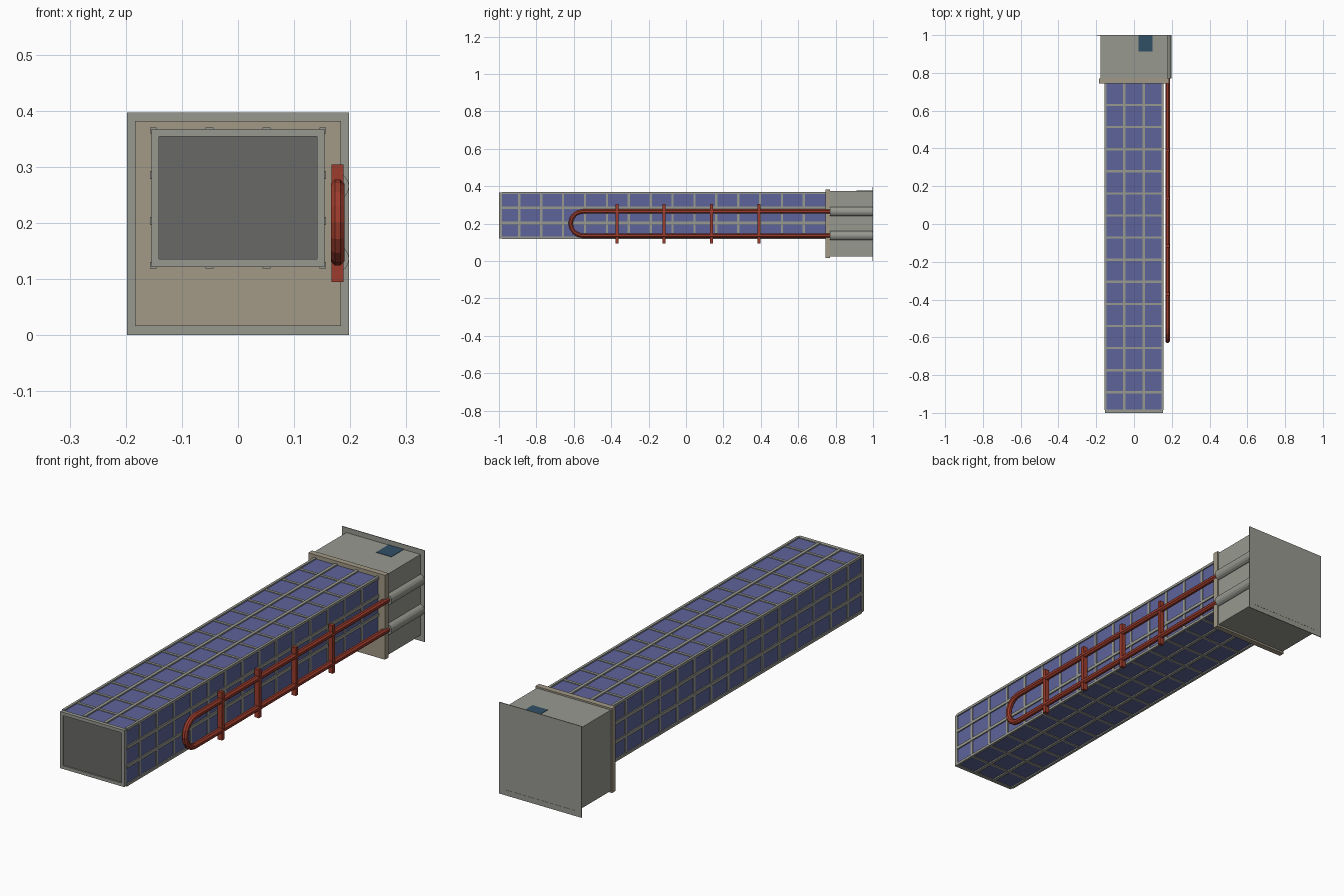
import bpy, bmesh, math
from mathutils import Vector

if "Cube" in bpy.data.objects:
    bpy.data.objects.remove(bpy.data.objects["Cube"])


def mat(name, rgb):
    m = bpy.data.materials.new(name)
    m.diffuse_color = (*rgb, 1)
    m.use_nodes = True
    m.node_tree.nodes["Principled BSDF"].inputs["Base Color"].default_value = m.diffuse_color
    return m


GREY = mat("warm_grey", (0.31, 0.32, 0.28))
TAN = mat("tan_grey", (0.36, 0.32, 0.24))
BLUE = mat("panel_blue", (0.11, 0.125, 0.32))
RED = mat("rail_red", (0.33, 0.045, 0.025))
DARK = mat("dark_grey", (0.14, 0.14, 0.135))
TEAL = mat("dark_teal", (0.03, 0.08, 0.13))


def make(name, bm, material):
    bmesh.ops.recalc_face_normals(bm, faces=bm.faces)
    me = bpy.data.meshes.new(name)
    bm.to_mesh(me)
    bm.free()
    ob = bpy.data.objects.new(name, me)
    me.materials.append(material)
    bpy.context.collection.objects.link(ob)
    return ob


def add_box(bm, x, y, z):
    vs = bmesh.ops.create_cube(bm, size=1)["verts"]
    for v in vs:
        v.co = Vector([(r[0] + r[1]) / 2 + c * (r[1] - r[0])
                       for c, r in zip(v.co, (x, y, z))])


def boxes(name, material, *ranges):
    bm = bmesh.new()
    for r in ranges:
        add_box(bm, *r)
    return make(name, bm, material)


def frame(name, material, outer, inner, y, cz):
    """Rectangular ring in the XZ plane; half sizes given as (hx, hz)."""
    bm = bmesh.new()
    rings = []
    for h, yy in ((outer, y[0]), (outer, y[1]), (inner, y[1]), (inner, y[0])):
        rings.append([bm.verts.new((sx * h[0], yy, cz + sz * h[1]))
                      for sx, sz in ((-1, -1), (1, -1), (1, 1), (-1, 1))])
    for i in range(4):
        a, b = rings[i], rings[(i + 1) % 4]
        for k in range(4):
            bm.faces.new((a[k], a[(k + 1) % 4], b[(k + 1) % 4], b[k]))
    return make(name, bm, material)


# Long blue beam and its front end
CZ, HX, HZ = 0.2445, 0.151, 0.120
boxes("beam_core", BLUE, ((-HX, HX), (-0.985, 0.75), (CZ - HZ, CZ + HZ)))
frame("front_rim", GREY, (0.154, 0.123), (0.141, 0.109), (-1.0, -0.983), CZ)
boxes("front_panel", DARK, ((-0.142, 0.142), (-0.994, -0.984), (CZ - 0.11, CZ + 0.11)))

# Lengthwise ribs on all four sides
y_run, w, out = (-0.985, 0.75), 0.007, 0.0055
ribs = []
for s in (-1, 1):
    for x in (-0.051, 0.051):
        z = CZ + s * HZ
        ribs.append(((x - w, x + w), y_run, (z - out, z + out)))
    for z in (CZ - 0.041, CZ + 0.041):
        x = s * HX
        ribs.append(((x - out, x + out), y_run, (z - w, z + w)))
    for t in (-1, 1):
        x, z = s * HX, CZ + t * HZ
        ribs.append(((x - out, x + out), y_run, (z - out, z + out)))
boxes("long_ribs", GREY, *ribs)

# Cross ribs wrapped around the beam
for i in range(14):
    y = 0.63 - 0.117 * i
    frame("cross_rib", GREY, (HX + 0.003, HZ + 0.003), (HX - 0.004, HZ - 0.004),
          (y - 0.006, y + 0.006), CZ)

# Rear housing with collar, back flange and top patch
boxes("housing", GREY, ((-0.178, 0.178), (0.765, 1.0), (0.024, 0.375)))
boxes("collar", TAN, ((-0.184, 0.184), (0.745, 0.77), (0.016, 0.382)))
frame("back_flange", GREY, (0.198, 0.1985), (0.177, 0.175), (0.997, 1.0), 0.1985)
boxes("top_patch", TEAL, ((0.025, 0.098), (0.912, 0.997), (0.37, 0.3765)))

# Rail sleeves along the housing side
RX, Z_LOW, Z_HIGH = 0.173, 0.136, 0.265
for z in (Z_LOW, Z_HIGH):
    bm = bmesh.new()
    bmesh.ops.create_cone(bm, cap_ends=True, segments=16, radius1=0.025,
                          radius2=0.025, depth=0.229)
    for v in bm.verts:
        v.co = Vector((RX + v.co.x, 0.8855 + v.co.z, z + v.co.y))
    make("rail_sleeve", bm, GREY)

# U-shaped red rail: octagonal section swept along the path
rx, tube_r = 0.1775, 0.013
bend, zc = (Z_HIGH - Z_LOW) / 2, (Z_HIGH + Z_LOW) / 2
yc = -0.63 + tube_r + bend
path = [(0.78, Z_HIGH, 0, 1)]
for i in range(9):
    a = math.pi / 2 + math.pi * i / 8
    c, s = math.cos(a), math.sin(a)
    path.append((yc + bend * c, zc + bend * s, c, s))
path.append((0.78, Z_LOW, 0, -1))
bm = bmesh.new()
rings = []
for y, z, ny, nz in path:
    ring = []
    for k in range(8):
        a = math.pi * (k + 0.5) / 4
        d = tube_r * math.sin(a)
        ring.append(bm.verts.new((rx + tube_r * math.cos(a), y + ny * d, z + nz * d)))
    rings.append(ring)
for a, b in zip(rings, rings[1:]):
    for k in range(8):
        bm.faces.new((a[k], a[(k + 1) % 8], b[(k + 1) % 8], b[k]))
bm.faces.new(rings[0])
bm.faces.new(rings[-1])
make("red_rail", bm, RED)

# Upright rail braces
boxes("rail_braces", RED, *[((0.167, 0.188), (y - 0.008, y + 0.008), (0.095, 0.304))
                            for y in (-0.37, -0.117, 0.136, 0.389)])
